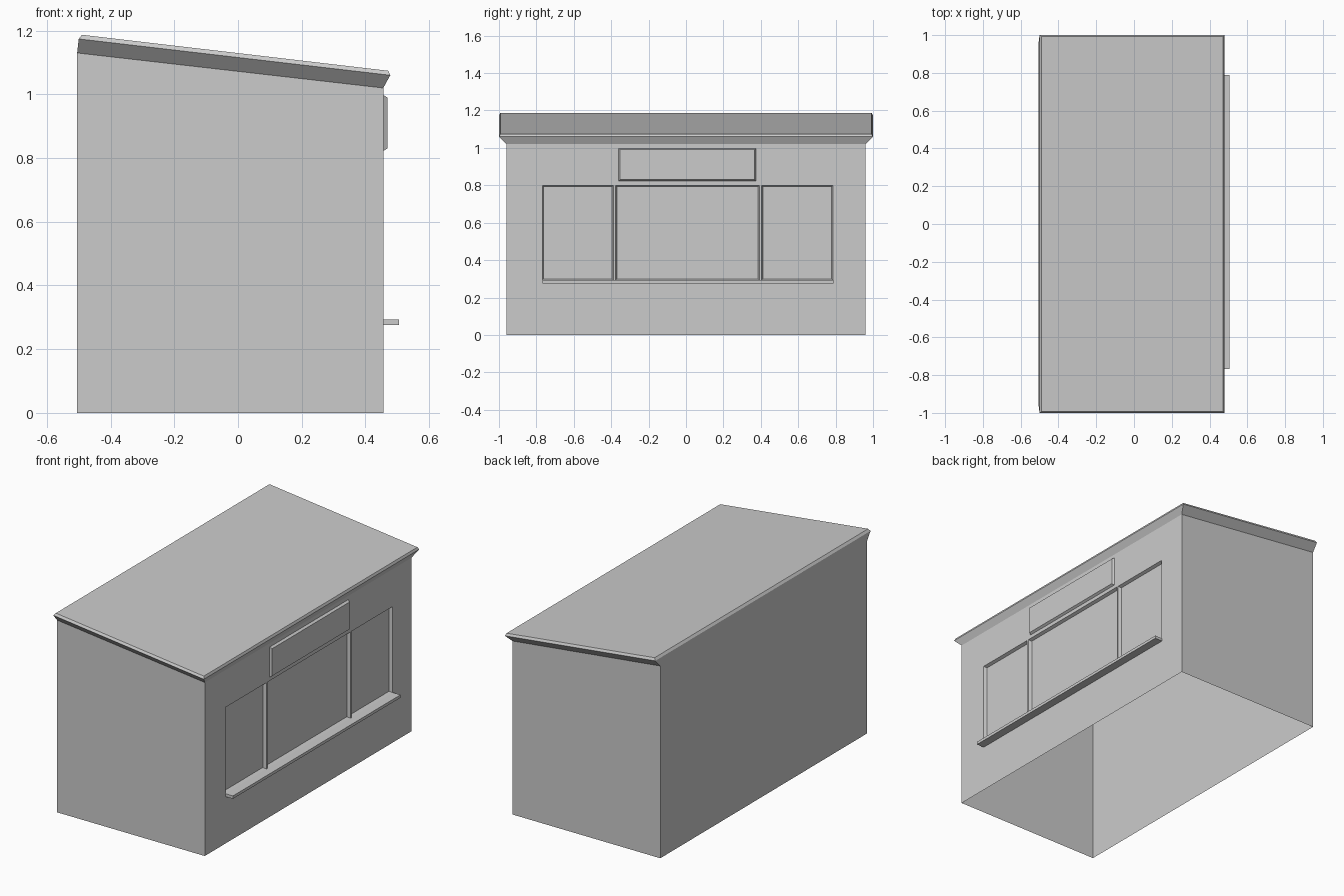
import bpy, bmesh

if "Cube" in bpy.data.objects:
    bpy.data.objects.remove(bpy.data.objects["Cube"])

X0, X1, Y = -0.505, 0.456, 0.96      # wall planes
ZB, ZF = 1.13, 1.02                  # wall height at back and front


def finish(name, bm):
    bmesh.ops.remove_doubles(bm, verts=bm.verts, dist=0.0005)
    mesh = bpy.data.meshes.new(name)
    bm.to_mesh(mesh)
    bm.free()
    obj = bpy.data.objects.new(name, mesh)
    bpy.context.collection.objects.link(obj)
    return obj


def face(bm, pts):
    return bm.faces.new([bm.verts.new(p) for p in pts])


# Open-bottomed walls: two sloped ends and a plain back
bm = bmesh.new()
profile = [(X0, 0), (X1, 0), (X1, ZF), (X0, ZB)]
face(bm, [(x, -Y, z) for x, z in profile])
face(bm, [(x, Y, z) for x, z in reversed(profile)])
face(bm, [(X0, Y, 0), (X0, -Y, 0), (X0, -Y, ZB), (X0, Y, ZB)])
finish("walls", bm)

# Serving wall: a grid whose middle cells become three recessed windows
bm = bmesh.new()
ys = [-Y, -0.768, -0.388, -0.377, 0.393, 0.404, 0.785, Y]
zs = [0, 0.293, 0.80, ZF]
windows = []
for i in range(len(ys) - 1):
    for j in range(len(zs) - 1):
        a, b, c, d = ys[i], ys[i + 1], zs[j], zs[j + 1]
        f = face(bm, [(X1, a, c), (X1, b, c), (X1, b, d), (X1, a, d)])
        if j == 1 and i in (1, 3, 5):
            windows.append(f)
bm.normal_update()
for f in windows:
    a, b = min(v.co.y for v in f.verts), max(v.co.y for v in f.verts)
    outer = [v.co.copy() for v in f.verts]
    t, depth = 0.007, 0.018
    inner = [(X1 - depth, v.y + (t if v.y == a else -t),
              v.z + (t if v.z < 0.5 else -t)) for v in outer]
    for k in range(4):
        n = (k + 1) % 4
        face(bm, [outer[k], outer[n], inner[n], inner[k]])
    face(bm, inner)
bmesh.ops.delete(bm, geom=windows, context='FACES_ONLY')
finish("window_wall", bm)

# Flared sloping roof: wall top, flared lip, chamfered top
bm = bmesh.new()
rings = []
for xb, zb, xf, zf, y in [(X0, ZB, X1, ZF, Y),
                          (-0.500, 1.174, 0.478, 1.060, 1.0),
                          (-0.490, 1.187, 0.472, 1.074, 0.992)]:
    rings.append([bm.verts.new(p) for p in
                  [(xb, -y, zb), (xf, -y, zf), (xf, y, zf), (xb, y, zb)]])
for lo, hi in zip(rings, rings[1:]):
    for k in range(4):
        n = (k + 1) % 4
        bm.faces.new([lo[k], lo[n], hi[n], hi[k]])
bm.faces.new(rings[-1])
finish("roof", bm)


def wall_block(name, y0, y1, z0, z1, depth, taper):
    """Block standing off the serving wall, narrowed towards its outer face."""
    bm = bmesh.new()
    back = [(X1, y0, z0), (X1, y1, z0), (X1, y1, z1), (X1, y0, z1)]
    t, x = taper, X1 + depth
    front = [(x, y0 + t, z0 + t), (x, y1 - t, z0 + t), (x, y1 - t, z1 - t), (x, y0 + t, z1 - t)]
    for k in range(4):
        n = (k + 1) % 4
        face(bm, [back[k], back[n], front[n], front[k]])
    face(bm, front)
    return finish(name, bm)


# Blank sign panel and counter ledge
wall_block("sign_panel", -0.36, 0.373, 0.822, 0.998, 0.013, 0.008)
wall_block("counter_ledge", -0.768, 0.788, 0.276, 0.293, 0.049, 0.0)
